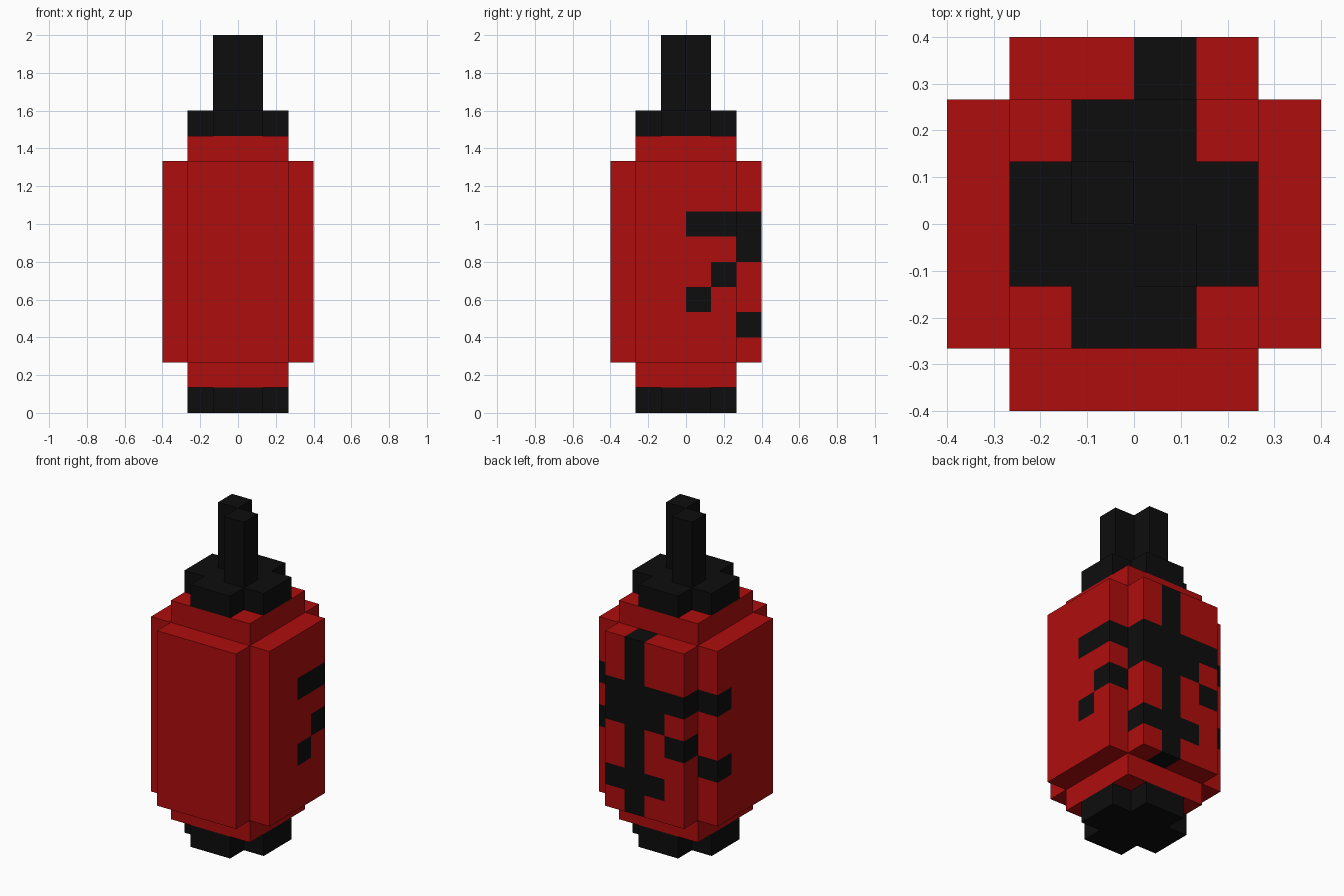
import bpy, bmesh, math
from mathutils import Vector

if "Cube" in bpy.data.objects:
    bpy.data.objects.remove(bpy.data.objects["Cube"], do_unlink=True)

U = 2 / 15  # size of one block cell


def material(name, colour):
    m = bpy.data.materials.new(name)
    m.use_nodes = True
    m.diffuse_color = colour
    bsdf = next(n for n in m.node_tree.nodes if n.type == 'BSDF_PRINCIPLED')
    bsdf.inputs["Base Color"].default_value = colour
    return m


RED = material("red", (0.43, 0.004, 0.004, 1))
BLACK = material("black", (0.004, 0.004, 0.004, 1))


def prism(name, outline, z0, z1, mats, paint=None):
    """Extrude an outline given in cells; paint cuts it into cells and colours them."""
    bm = bmesh.new()
    base = bm.faces.new([bm.verts.new((x, y, z0)) for x, y in outline])
    top = bmesh.ops.extrude_face_region(bm, geom=[base])["geom"]
    bmesh.ops.translate(bm, vec=(0, 0, z1 - z0),
                        verts=[v for v in top if isinstance(v, bmesh.types.BMVert)])
    bmesh.ops.recalc_face_normals(bm, faces=bm.faces)
    if paint:
        cuts = [(a, i) for a in (0, 1) for i in range(-2, 3)]
        cuts += [(2, k) for k in range(z0 + 1, z1)]
        for axis, i in cuts:
            n = Vector((0, 0, 0))
            n[axis] = 1
            bmesh.ops.bisect_plane(bm, geom=bm.verts[:] + bm.edges[:] + bm.faces[:],
                                   plane_co=n * i, plane_no=n, dist=1e-4)
        bm.normal_update()
        for f in bm.faces:
            inside = f.calc_center_median() - f.normal * 0.5
            f.material_index = int(tuple(math.floor(c) for c in inside) in paint)
    bmesh.ops.scale(bm, vec=(U, U, U), verts=bm.verts)
    me = bpy.data.meshes.new(name)
    bm.to_mesh(me)
    bm.free()
    for m in mats:
        me.materials.append(m)
    ob = bpy.data.objects.new(name, me)
    bpy.context.collection.objects.link(ob)
    return ob


def rect(x0, y0, x1, y1):
    return [(x0, y0), (x1, y0), (x1, y1), (x0, y1)]


def plus(a, b):
    """Square of half-width a with its corners cut back to b."""
    return [(-b, -a), (b, -a), (b, -b), (a, -b), (a, b), (b, b),
            (b, a), (-b, a), (-b, b), (-a, b), (-a, -b), (-b, -b)]


# Black markings: a spine down the back, with branches wrapping to the sides
marks = {(0, 2, k) for k in range(2, 10)}
marks |= {(x, 2, k) for x in (-1, 1) for k in (3, 6, 7)}
marks |= {(-2, 2, 7), (-2, 2, 5), (-3, 1, 7), (-3, 1, 4)}
marks |= {(2, 1, 7), (2, 0, 7), (2, 1, 5), (2, 0, 4)}

# Main body with painted cells
prism("body", plus(3, 2), 2, 10, [RED, BLACK], marks)

# Collars and caps at both ends
for end, collar_z, cap_z in (("bottom", 1, 0), ("top", 10, 11)):
    prism(end + "_collar", rect(-2, -2, 2, 2), collar_z, collar_z + 1, [RED])
    prism(end + "_cap", plus(2, 1), cap_z, cap_z + 1, [BLACK])

# Stem of two diagonal posts
prism("stem_post_back", rect(-1, 0, 0, 1), 12, 15, [BLACK])
prism("stem_post_front", rect(0, -1, 1, 0), 12, 15, [BLACK])
